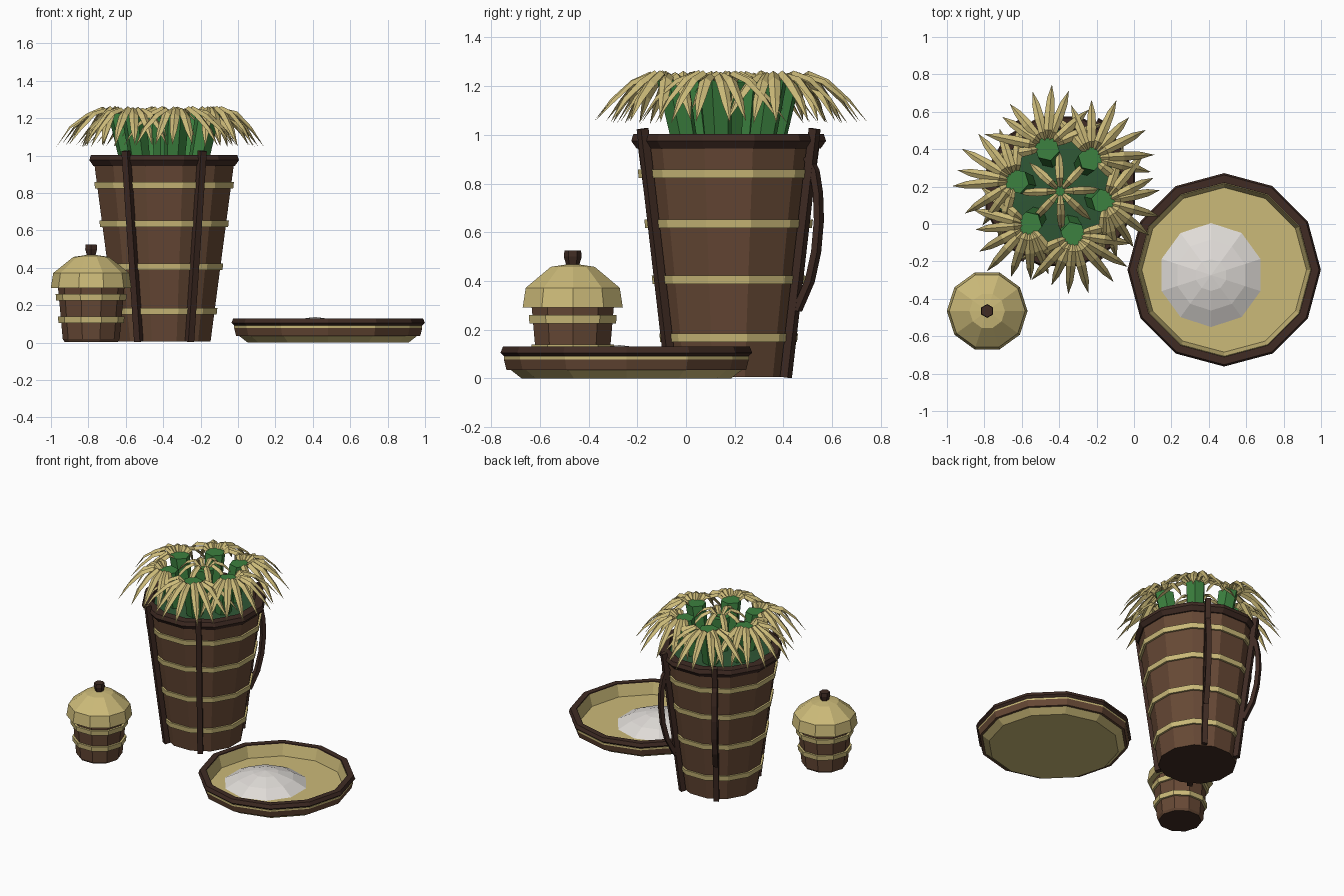
import bpy, bmesh, math, random
from mathutils import Vector

if "Cube" in bpy.data.objects:
    bpy.data.objects.remove(bpy.data.objects["Cube"])

random.seed(4)


def material(name, rgb):
    m = bpy.data.materials.new(name)
    m.diffuse_color = (*rgb, 1)
    m.use_nodes = True
    m.node_tree.nodes["Principled BSDF"].inputs["Base Color"].default_value = m.diffuse_color
    return m


STRAW = material("straw", (0.60, 0.49, 0.19))
BROWN = material("brown wood", (0.135, 0.066, 0.036))
DARK = material("dark wood", (0.05, 0.024, 0.017))
GREEN = material("stalk green", (0.045, 0.22, 0.05))
DEEP = material("deep green", (0.028, 0.095, 0.036))
WHITE = material("pale powder", (0.74, 0.71, 0.68))


def finish(name, bm, mats, location=(0, 0, 0), recalc=True):
    if recalc:
        bmesh.ops.recalc_face_normals(bm, faces=bm.faces)
    mesh = bpy.data.meshes.new(name)
    bm.to_mesh(mesh)
    bm.free()
    for m in mats:
        mesh.materials.append(m)
    ob = bpy.data.objects.new(name, mesh)
    ob.location = location
    bpy.context.collection.objects.link(ob)
    return ob


def lathe(name, profile, sides, centre, mats, slots=None, phase=0.0, closed=False):
    """Revolve (radius, z) points; slots gives a material per profile segment."""
    bm = bmesh.new()
    rings = []
    for r, z in profile:
        if r == 0:
            rings.append([bm.verts.new((0, 0, z))] * sides)
        else:
            rings.append([bm.verts.new((r * math.cos(phase + math.tau * i / sides),
                                        r * math.sin(phase + math.tau * i / sides), z))
                          for i in range(sides)])
    pairs = list(zip(rings, rings[1:]))
    if closed:
        pairs.append((rings[-1], rings[0]))
    for s, (a, b) in enumerate(pairs):
        for i in range(sides):
            j = (i + 1) % sides
            f = bm.faces.new(list(dict.fromkeys((a[i], a[j], b[j], b[i]))))
            f.material_index = slots[s] if slots else 0
    return finish(name, bm, mats, (*centre, 0))


def bar(name, path, angle, width, depth, centre, mat):
    """Rectangular bar along (radius, z) points in a vertical plane at an angle."""
    out = Vector((math.cos(angle), math.sin(angle), 0))
    side = Vector((-out.y, out.x, 0))
    pts = [out * r + Vector((0, 0, z)) for r, z in path]
    bm = bmesh.new()
    rings = []
    for i, p in enumerate(pts):
        along = (pts[min(i + 1, len(pts) - 1)] - pts[max(i - 1, 0)]).normalized()
        n = along.cross(side)
        rings.append([bm.verts.new(p + side * a * width / 2 + n * b * depth / 2)
                      for a, b in ((-1, -1), (1, -1), (1, 1), (-1, 1))])
    for a, b in zip(rings, rings[1:]):
        for i in range(4):
            bm.faces.new((a[i], a[(i + 1) % 4], b[(i + 1) % 4], b[i]))
    bm.faces.new(rings[0])
    bm.faces.new(rings[-1])
    return finish(name, bm, [mat], (*centre, 0))


def band(name, r_low, r_high, z, height, sides, centre, phase):
    t = 0.03
    lathe(name, [(r_low, z - height / 2), (r_high, z + height / 2),
                 (r_high - t, z + height / 2), (r_low - t, z - height / 2)],
          sides, centre, [STRAW], phase=phase, closed=True)


# ---- Tall basket ----
B = (-0.395, 0.175)
PH = math.radians(15)
lathe("basket_body", [(0, 0.005), (0.257, 0.005), (0.387, 0.96), (0.34, 0.96), (0.33, 0.93)],
      12, B, [BROWN, DARK], [1, 0, 1, 1], PH)
lathe("basket_rim", [(0.392, 0.945), (0.414, 0.975), (0.405, 1.003), (0.345, 1.003), (0.335, 0.93)],
      12, B, [DARK], phase=PH, closed=True)
lathe("basket_filling", [(0.345, 0.955), (0, 0.975)], 12, B, [DEEP], phase=PH)
for z in (0.167, 0.405, 0.635, 0.84):
    r = 0.268 + 0.136 * z
    band("basket_band", r, r + 0.004, z, 0.035, 12, B, PH)
for deg in (60, 120, 240, 300):
    bar("basket_post", [(0.272, 0.005), (0.408, 1.025)], math.radians(deg), 0.036, 0.036, B, DARK)
# Carrying straps on the two back posts
for deg in (60, 120):
    bar("carry_strap", [(0.375, 0.91), (0.408, 0.85), (0.424, 0.76), (0.428, 0.65),
                        (0.415, 0.52), (0.385, 0.40), (0.325, 0.28)],
        math.radians(deg), 0.035, 0.028, B, DARK)


# ---- Stalk bundles with drooping leaves ----
def add_leaf(bm, base, angle, path, width):
    """Folded leaf along (distance, z) points, with a raised centre ridge."""
    out = Vector((math.cos(angle), math.sin(angle), 0))
    side = Vector((-out.y, out.x, 0))
    shape = (0.45, 0.85, 1.0, 0.75, 0.0)
    rows = []
    for (d, z), k in zip(path, shape):
        p = base + out * d + Vector((0, 0, z))
        if k == 0:
            rows.append([bm.verts.new(p)] * 3)
        else:
            w = width * k / 2
            drop = Vector((0, 0, -w * 0.7))
            rows.append([bm.verts.new(p + side * w + drop), bm.verts.new(p),
                         bm.verts.new(p - side * w + drop)])
    for a, b in zip(rows, rows[1:]):
        for i in (0, 1):
            bm.faces.new(list(dict.fromkeys((a[i], b[i], b[i + 1], a[i + 1]))))


def stalk(name, foot, head, phase):
    """Six-sided leaning column, widening upward."""
    bm = bmesh.new()
    rings = []
    for (x, y, z), r in ((foot, 0.055), (head, 0.068)):
        rings.append([bm.verts.new((x + r * math.cos(phase + math.tau * i / 6),
                                    y + r * math.sin(phase + math.tau * i / 6), z))
                      for i in range(6)])
    for i in range(6):
        bm.faces.new((rings[0][i], rings[0][(i + 1) % 6], rings[1][(i + 1) % 6], rings[1][i]))
    bm.faces.new(rings[1])
    finish(name, bm, [GREEN], (*B, 0))


ARCH = [(0.03, 1.215), (0.09, 1.262), (0.17, 1.235), (0.255, 1.155), (0.325, 1.055)]
for k in range(6):
    a = math.radians(47 + 60 * k)
    c, s = math.cos(a), math.sin(a)
    stalk("outer_stalk", (0.185 * c, 0.185 * s, 0.95), (0.24 * c, 0.24 * s, 1.225), a)
    bm = bmesh.new()
    for i in range(9):
        turn = math.radians(-84 + 21 * i + random.uniform(-4, 4))
        size = random.uniform(0.88, 1.05)
        path = [(d * size, z + random.uniform(-0.012, 0.004)) for d, z in ARCH]
        add_leaf(bm, Vector((0.245 * c, 0.245 * s, 0)), a + turn, path, 0.052)
    finish("outer_leaves", bm, [STRAW], (*B, 0), recalc=False)

stalk("centre_stalk", (0, 0, 0.95), (0, 0, 1.215), 0.2)
bm = bmesh.new()
for i in range(8):
    add_leaf(bm, Vector((0, 0, 0)), math.radians(45 * i + 2),
             [(0.02, 1.215), (0.07, 1.262), (0.125, 1.24), (0.18, 1.18), (0.225, 1.10)], 0.045)
finish("centre_leaves", bm, [STRAW], (*B, 0), recalc=False)

# ---- Shallow tray with powder heap ----
T = (0.482, -0.245)
lathe("tray_body", [(0, 0.0), (0.43, 0.0), (0.475, 0.035), (0.492, 0.035), (0.503, 0.078),
                    (0.503, 0.09), (0.462, 0.125), (0.44, 0.045), (0, 0.045)],
      12, T, [STRAW, BROWN], [0, 0, 1, 1, 0, 0, 0, 0])
lathe("tray_rim", [(0.495, 0.085), (0.517, 0.105), (0.507, 0.13), (0.466, 0.13), (0.462, 0.085)],
      12, T, [DARK], closed=True)
lathe("powder_heap", [(0.278, 0.045), (0.19, 0.092), (0.085, 0.126), (0, 0.137)], 10,
      (0.412, -0.273), [WHITE], phase=math.pi / 2)

# ---- Small lidded jar ----
J = (-0.785, -0.465)
lathe("jar_body", [(0, 0.003), (0.142, 0.003), (0.152, 0.018), (0.178, 0.30), (0, 0.30)],
      10, J, [BROWN, DARK], [1, 0, 0, 0])
for z, r in ((0.122, 0.175), (0.243, 0.187)):
    band("jar_band", r, r + 0.003, z, 0.034, 10, J, 0)
lathe("jar_lid", [(0, 0.292), (0.216, 0.292), (0.203, 0.372), (0.095, 0.458), (0, 0.472)],
      10, J, [STRAW])
lathe("jar_knob", [(0.028, 0.45), (0.028, 0.47), (0.037, 0.50), (0.034, 0.525), (0, 0.525)][::-1],
      6, J, [DARK], phase=math.pi / 6)
